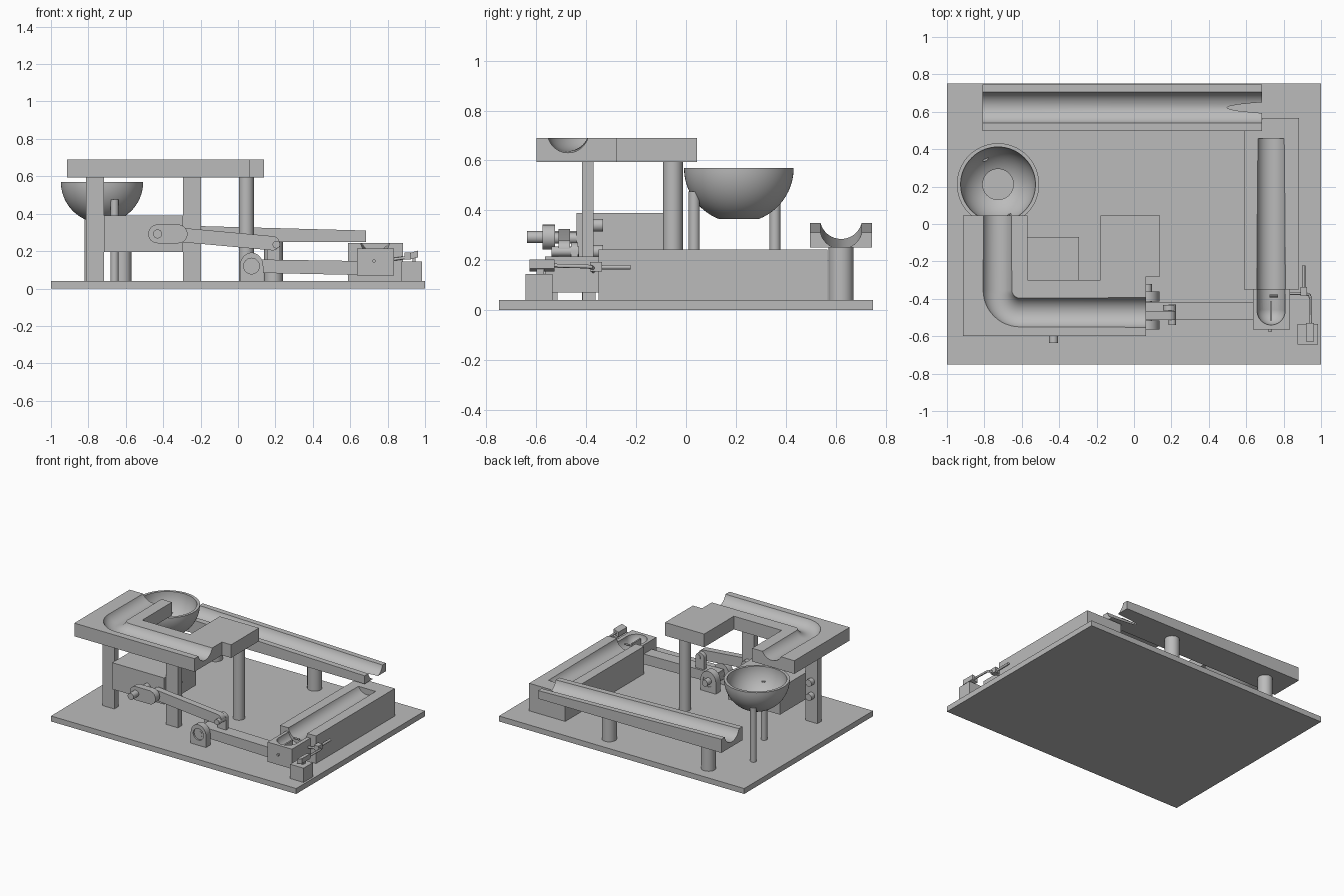
import bpy, bmesh, math
from mathutils import Vector

if "Cube" in bpy.data.objects:
    bpy.data.objects.remove(bpy.data.objects["Cube"])

grey = bpy.data.materials.new("plain_grey")
grey.diffuse_color = (0.5, 0.5, 0.5, 1)
grey.use_nodes = True
grey.node_tree.nodes["Principled BSDF"].inputs["Base Color"].default_value = grey.diffuse_color


def finish(name, bm):
    bmesh.ops.recalc_face_normals(bm, faces=bm.faces[:])
    me = bpy.data.meshes.new(name)
    bm.to_mesh(me)
    bm.free()
    me.materials.append(grey)
    ob = bpy.data.objects.new(name, me)
    bpy.context.collection.objects.link(ob)
    return ob


def activate(ob):
    bpy.ops.object.select_all(action='DESELECT')
    ob.select_set(True)
    bpy.context.view_layer.objects.active = ob


def prism(name, pts, axis, a, b):
    """Extrude a 2D outline along y (points are x,z) or z (points are x,y)."""
    bm = bmesh.new()
    put = (lambda p, t: (p[0], t, p[1])) if axis == 'y' else (lambda p, t: (p[0], p[1], t))
    lo = [bm.verts.new(put(p, a)) for p in pts]
    hi = [bm.verts.new(put(p, b)) for p in pts]
    bm.faces.new(lo)
    bm.faces.new(hi)
    n = len(pts)
    for i in range(n):
        j = (i + 1) % n
        bm.faces.new((lo[i], lo[j], hi[j], hi[i]))
    return finish(name, bm)


def box(name, x0, x1, y0, y1, z0, z1):
    return prism(name, [(x0, y0), (x1, y0), (x1, y1), (x0, y1)], 'z', z0, z1)


def tube(name, path, r, n=32):
    """Round bar along a path of points."""
    path = [Vector(p) for p in path]
    bm = bmesh.new()
    rings = []
    for i, p in enumerate(path):
        t = (path[min(i + 1, len(path) - 1)] - path[max(i - 1, 0)]).normalized()
        up = Vector((1, 0, 0)) if abs(t.z) > 0.9 else Vector((0, 0, 1))
        s = t.cross(up).normalized()
        u = s.cross(t)
        rings.append([bm.verts.new(p + r * (s * math.cos(k * math.tau / n) + u * math.sin(k * math.tau / n)))
                      for k in range(n)])
    for a, b in zip(rings, rings[1:]):
        for k in range(n):
            bm.faces.new((a[k], a[(k + 1) % n], b[(k + 1) % n], b[k]))
    bm.faces.new(rings[0])
    bm.faces.new(rings[-1])
    return finish(name, bm)


def capsule(name, a, b, r, y0, y1):
    """Flat link with round ends, in the xz plane."""
    ang = math.atan2(b[1] - a[1], b[0] - a[0])
    pts = []
    for c, start in ((b, ang - math.pi / 2), (a, ang + math.pi / 2)):
        pts += [(c[0] + r * math.cos(start + math.pi * k / 16), c[1] + r * math.sin(start + math.pi * k / 16))
                for k in range(17)]
    return prism(name, pts, 'y', y0, y1)


def cut(ob, *cutters):
    for c in cutters:
        m = ob.modifiers.new("cut", 'BOOLEAN')
        m.operation, m.solver, m.object = 'DIFFERENCE', 'EXACT', c
        activate(ob)
        bpy.ops.object.modifier_apply(modifier=m.name)
        bpy.data.objects.remove(c)


def ball(name, c, r):
    bm = bmesh.new()
    bmesh.ops.create_uvsphere(bm, u_segments=40, v_segments=24, radius=r)
    bmesh.ops.translate(bm, verts=bm.verts[:], vec=c)
    return finish(name, bm)


# base plate
box("base_plate", -1, 1, -0.75, 0.75, 0, 0.04)

# upper shelf with bent ball channel
shelf = prism("upper_shelf", [(-0.915, -0.6), (0.065, -0.6), (0.065, -0.28), (0.14, -0.28), (0.14, 0.045),
                              (-0.18, 0.045), (-0.18, -0.30), (-0.57, -0.30), (-0.57, 0.045), (-0.915, 0.045)],
              'z', 0.593, 0.69)
cx, cy, fr = -0.73, -0.473, 0.12
path = [(cx, 0.1, 0.727)]
for k in range(13):
    a = math.pi + k * math.pi / 24
    path.append((cx + fr + fr * math.cos(a), cy + fr + fr * math.sin(a), 0.721))
path.append((0.12, cy, 0.713))
cut(shelf, tube("channel_cutter", path, 0.083, 48))

# shelf supports with bolts
for side, x0, x1 in (("left", -0.813, -0.717), ("right", -0.294, -0.197)):
    box(side + "_shelf_leg", x0, x1, -0.417, -0.37, 0.04, 0.593)
    for z in (0.34, 0.235):
        tube(side + "_leg_bolt", [((x0 + x1) / 2, -0.375, z), ((x0 + x1) / 2, -0.333, z)], 0.025)
tube("shelf_post", [(0.045, -0.053, 0.04), (0.045, -0.053, 0.593)], 0.04)

# bowl: revolved half shell with a drain hole, on thin legs
bx, by, bz, seg = -0.727, 0.212, 0.57, 64
prof = []
for r, rev in ((0.22, False), (0.20, True)):
    a0 = math.asin(0.082 / r)
    arc = [a0 + (math.pi / 2 - a0) * k / 16 for k in range(17)]
    prof += [(r * math.sin(a), bz - r * math.cos(a)) for a in (arc[::-1] if rev else arc)]
bm = bmesh.new()
rings = [[bm.verts.new((bx + r * math.cos(k * math.tau / seg), by + r * math.sin(k * math.tau / seg), z))
          for k in range(seg)] for r, z in prof]
for i in range(len(rings)):
    a, b = rings[i], rings[(i + 1) % len(rings)]
    for k in range(seg):
        bm.faces.new((a[k], a[(k + 1) % seg], b[(k + 1) % seg], b[k]))
finish("bowl", bm)
tube("bowl_front_leg", [(-0.66, 0.033, 0.04), (-0.66, 0.033, 0.475)], 0.022)
tube("bowl_back_leg", [(-0.80, 0.357, 0.04), (-0.80, 0.357, 0.44)], 0.022)

# back trough: sloped top, channel breaks through the floor at the right end
trough = prism("back_trough", [(-0.81, 0.25), (0.685, 0.25), (0.685, 0.31), (-0.81, 0.35)], 'y', 0.497, 0.745)
cut(trough, tube("trough_cutter", [(-0.91, 0.622, 0.3727), (0.785, 0.622, 0.3273)], 0.085, 64))
for x in (-0.62, 0.19):
    tube("trough_post", [(x, 0.622, 0.04), (x, 0.622, 0.255)], 0.05)

# right return channel
rail = box("return_channel", 0.588, 0.882, -0.35, 0.567, 0.04, 0.243)
cut(rail, tube("rail_cutter", [(0.733, 0.455, 0.275), (0.733, -0.45, 0.25)], 0.077, 48))

# motor, shaft, crank and coupler
box("motor", -0.717, -0.294, -0.44, -0.07, 0.195, 0.39)
tube("motor_shaft", [(-0.43, -0.637, 0.292), (-0.43, -0.43, 0.292)], 0.024)
capsule("crank", (-0.43, 0.292), (-0.32, 0.292), 0.05, -0.575, -0.525)
tube("crank_pin", [(-0.32, -0.56, 0.288), (-0.32, -0.44, 0.288)], 0.022)
capsule("coupler", (-0.32, 0.288), (0.185, 0.242), 0.038, -0.512, -0.465)
capsule("arm_lug", (0.19, 0.14), (0.19, 0.235), 0.035, -0.462, -0.433)
tube("coupler_pin", [(0.205, -0.54, 0.235), (0.205, -0.43, 0.235)], 0.02)

# bearing blocks, bearings and pivot
for y0, y1 in ((-0.565, -0.515), (-0.415, -0.362)):
    arch = [(0.01, 0.04), (0.135, 0.04)]
    arch += [(0.0725 + 0.0625 * math.cos(k * math.pi / 20), 0.12 + 0.072 * math.sin(k * math.pi / 20)) for k in range(21)]
    block = prism("bearing_block", arch, 'y', y0, y1)
    cut(block, tube("bore", [(0.072, y0 - 0.1, 0.12), (0.072, y1 + 0.1, 0.12)], 0.042))
    ring = tube("bearing_ring", [(0.072, y0 + 0.012, 0.12), (0.072, y1 - 0.005, 0.12)], 0.043)
    cut(ring, tube("bore", [(0.072, y0 - 0.1, 0.12), (0.072, y1 + 0.1, 0.12)], 0.023))
tube("pivot_shaft", [(0.072, -0.555, 0.12), (0.072, -0.32, 0.12)], 0.0235)

# lifting arm and ball cup
prism("lift_arm", [(0.05, 0.085), (0.66, 0.072), (0.66, 0.147), (0.05, 0.156)], 'y', -0.512, -0.418)
cup = box("lift_cup", 0.637, 0.835, -0.565, -0.35, 0.07, 0.215)
cut(cup, ball("cup_cutter", (0.733, -0.465, 0.218), 0.075),
    tube("cup_entry_cutter", [(0.733, -0.465, 0.2181), (0.733, -0.3, 0.226)], 0.0748, 40))
tube("cup_wire", [(0.727, -0.577, 0.147), (0.727, -0.53, 0.147)], 0.009, 16)
box("cup_blade", 0.727, 0.738, -0.515, -0.415, 0.14, 0.2)
tube("cup_bar", [(0.725, -0.385, 0.2), (0.77, -0.385, 0.2)], 0.007, 12)

# release lever beside the cup
box("lever_block", 0.875, 0.985, -0.643, -0.535, 0.04, 0.145)
prism("lever_paddle", [(0.92, 0.155), (0.962, 0.167), (0.962, 0.203), (0.92, 0.19)], 'y', -0.628, -0.528)
box("lever_stem", 0.932, 0.95, -0.6, -0.57, 0.14, 0.17)
tube("lever_wire", [(0.82, -0.372, 0.155), (0.92, -0.372, 0.168), (0.938, -0.38, 0.172),
                    (0.945, -0.4, 0.175), (0.945, -0.535, 0.178)], 0.008, 12)
box("lever_guide", 0.889, 0.925, -0.385, -0.337, 0.155, 0.192)
tube("lever_pin", [(0.907, -0.35, 0.172), (0.907, -0.222, 0.172)], 0.009, 16)

# smooth the round surfaces, keep the edges sharp
for ob in list(bpy.context.scene.objects):
    activate(ob)
    bpy.ops.object.shade_smooth_by_angle(angle=math.radians(30))
